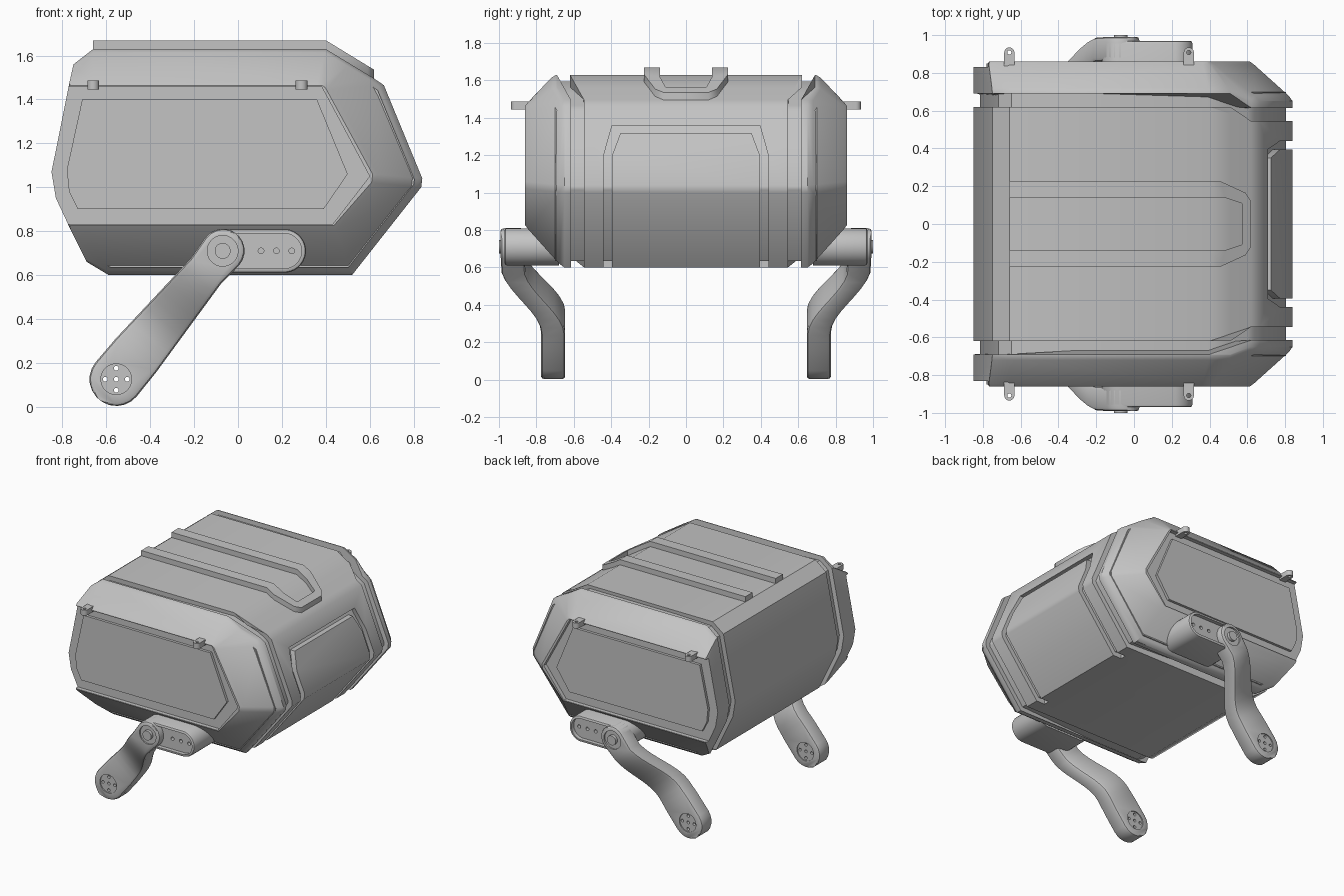
import bpy, bmesh
from math import sin, cos, pi, radians, hypot
from mathutils import Vector

if "Cube" in bpy.data.objects:
    bpy.data.objects.remove(bpy.data.objects["Cube"], do_unlink=True)

grey = bpy.data.materials.new("plain grey")
grey.use_nodes = True
colour = (0.55, 0.55, 0.55, 1)
grey.diffuse_color = colour
grey.node_tree.nodes["Principled BSDF"].inputs["Base Color"].default_value = colour
parts = []


def loft(name, rings):
    """Closed solid through rings of equal point count."""
    n = len(rings[0])
    verts = [p for ring in rings for p in ring]
    faces = [tuple(range(n)), tuple(range(len(verts) - n, len(verts)))]
    for k in range(len(rings) - 1):
        for i in range(n):
            j = (i + 1) % n
            faces.append((k * n + i, k * n + j, (k + 1) * n + j, (k + 1) * n + i))
    mesh = bpy.data.meshes.new(name)
    mesh.from_pydata(verts, [], faces)
    bm = bmesh.new()
    bm.from_mesh(mesh)
    bmesh.ops.recalc_face_normals(bm, faces=bm.faces)
    bm.to_mesh(mesh)
    bm.free()
    mesh.materials.append(grey)
    obj = bpy.data.objects.new(name, mesh)
    bpy.context.collection.objects.link(obj)
    parts.append(obj)
    return obj


def prism(name, poly, lo, hi, axis="y"):
    place = {"x": lambda a, b, t: (t, a, b),
             "y": lambda a, b, t: (a, t, b),
             "z": lambda a, b, t: (a, b, t)}[axis]
    return loft(name, [[place(a, b, t) for a, b in poly] for t in (lo, hi)])


def combine(obj, cutters, operation="DIFFERENCE"):
    """Apply booleans and discard the cutters."""
    for cutter in cutters:
        mod = obj.modifiers.new("cut", "BOOLEAN")
        mod.operation, mod.solver, mod.object = operation, "EXACT", cutter
        bpy.context.view_layer.objects.active = obj
        bpy.ops.object.modifier_apply(modifier=mod.name)
        parts.remove(cutter)
        bpy.data.objects.remove(cutter, do_unlink=True)


def slot(x0, x1, z, r, n=16):
    """Round-ended outline; a circle when x0 equals x1."""
    right = [(x1 + r * sin(pi * (i + .5) / n), z + r * cos(pi * (i + .5) / n)) for i in range(n)]
    left = [(x0 - r * sin(pi * (i + .5) / n), z - r * cos(pi * (i + .5) / n)) for i in range(n)]
    return right + left


def inset(poly, d):
    """Shrink a clockwise outline by d."""
    out = []
    for i, p in enumerate(poly):
        p, a, b = Vector(p), Vector(poly[i - 1]), Vector(poly[(i + 1) % len(poly)])
        u, v = (p - a).normalized(), (b - p).normalized()
        n1, n2 = Vector((u.y, -u.x)), Vector((v.y, -v.x))
        out.append(tuple(p + (n1 + n2) * d / (1 + n1.dot(n2))))
    return out


# Body outline, seen along y, and the smaller outline of the end faces
outline = [(-.66, 1.63), (.40, 1.63), (.51, 1.563), (.62, 1.496), (.665, 1.465),
           (.84, 1.04), (.835, 1.0), (.52, .60), (-.59, .60), (-.69, .66),
           (-.83, .95), (-.85, 1.07), (-.75, 1.56)]
end_outline = [(-.66, 1.47), (.36, 1.47), (.385, 1.47), (.40, 1.46), (.41, 1.445),
               (.62, 1.06), (.615, 1.02), (.44, .82), (-.70, .82), (-.77, .82),
               (-.83, .95), (-.85, 1.07), (-.77, 1.47)]
# Half width of the middle section: narrower round the nose and bottom
half = [.545 if 3 <= i <= 8 else .62 for i in range(len(outline))]

prism("groove_core", inset(outline, .035), -.70, .70)


def middle(name):
    return loft(name, [[(x, s * h, z) for (x, z), h in zip(outline, half)] for s in (-1, 1)])


def hatch(w, top):
    return [(-w, .3), (-w, 1.2), (-w + .045, top), (w - .045, top), (w, 1.2), (w, .3)]


# Middle shell with a grooved hatch on the nose
shell = middle("middle_shell")
combine(shell, [prism("cutter", hatch(.44, 1.36), .45, 1.2, "x")])
panel = middle("nose_hatch")
combine(panel, [prism("cutter", hatch(.395, 1.32), .45, 1.2, "x")], "INTERSECT")

# U-shaped raised rib on the top
outer = [(-.66, .225), (.40, .225), (.46, .225), (.59, .165), (.62, .12)]
inner = [(-.66, .14), (.40, .14), (.48, .14), (.57, .11), (.575, .09)]
outer += [(x, -y) for x, y in reversed(outer)]
inner += [(x, -y) for x, y in reversed(inner)]


def on_top(p, lift):
    return (p[0], p[1], 1.63 - .61 * max(0, p[0] - .40) + lift)


loft("top_rib", [[on_top(o, -.01), on_top(o, .04), on_top(i, .04), on_top(i, -.01)]
                 for o, i in zip(outer, inner)])

opening = [(-1, 1.46), (.38, 1.46), (.60, 1.05), (.43, .83), (-1, .83)]
side_panel = [(-.71, 1.40), (.36, 1.40), (.50, 1.06), (.39, .90), (-.73, .90),
              (-.77, .98), (-.78, 1.08)]

# Arm geometry: hub, foot, direction
hub, foot = Vector((-.07, .71)), Vector((-.555, .125))
length = (foot - hub).length
along = (foot - hub) / length
across = Vector((-along.y, along.x))


def arm_centre(s):
    t = min(1, max(0, (s - .08) / .44))
    return .927 - .217 * t * t * (3 - 2 * t)


def arm_stations():
    angles = [radians(a) for a in (8, 25, 42, 58, 74, 90)]
    rows = [(-.10 * cos(a), .10 * sin(a)) for a in angles]
    rows += [(.12 + .05 * k, .09 + .003 * k) for k in range(11)]
    return rows + [(length + .122 * cos(a), .122 * sin(a)) for a in reversed(angles)]


for side, s in (("front", -1), ("back", 1)):
    # Chamfered end section with softened edges
    def ring(t, y_shift=0):
        pts = []
        for (x, z), (u, v), h in zip(outline, end_outline, half):
            start = h + (.115 if h < .6 else .085)
            y = start + (.86 - start) * t
            pts.append((x + (u - x) * t, s * (y + y_shift), z + (v - z) * t))
        return pts

    base = [(x, s * (h + .07), z) for (x, z), h in zip(outline, half)]
    rim = [(x, s * .86, z) for x, z in inset(end_outline, .006)]
    cap = loft(side + "_end_section", [base, ring(0, -.01), ring(.1), ring(.92, -.002), rim])
    combine(cap, [prism("cutter", opening, s * .83, s * .95)])
    prism(side + "_side_panel", side_panel, s * .80, s * .85)

    # Lifting eyes
    for k, x in enumerate((-.66, .29)):
        tab = [(x - .027, s * .82)]
        tab += [(x - .027 * cos(pi * i / 10), s * (.908 + .027 * sin(pi * i / 10))) for i in range(11)]
        tab.append((x + .027, s * .82))
        eye = prism(f"{side}_lifting_eye_{k + 1}", tab, 1.446, 1.487, "z")
        combine(eye, [prism("cutter", slot(x, x, s * .908, .011, 8), 1.4, 1.55, "z")])

    # Leg mount with a recessed face and three holes
    mount = loft(side + "_leg_mount", [[(x, s * y, z) for x, z in slot(-.07, .21, .71, r)]
                                       for y, r in ((.68, .10), (.955, .10), (.966, .096), (.97, .088))])
    cuts = [prism("cutter", slot(-.07, .21, .71, .08), s * .94, s * 1.1)]
    cuts += [prism("cutter", slot(x, x, .71, .013, 8), s * .89, s * 1.1) for x in (.105, .175, .245)]
    combine(mount, cuts)

    # Curved arm with a rounded-corner section
    rings = []
    for d, w in arm_stations():
        c = min(.02, w * .5)
        t, y = .064, arm_centre(d)
        section = [(w, t - c), (w - c * .3, t - c * .3), (w - c, t), (c - w, t), (c * .3 - w, t - c * .3),
                   (-w, t - c), (-w, c - t), (c * .3 - w, c * .3 - t), (c - w, -t), (w - c, -t),
                   (w - c * .3, c * .3 - t), (w, c - t)]
        rings.append([(*(hub + along * d + across * a).to_tuple(), y + b) for a, b in section])
    arm = loft(side + "_leg_arm", [[(x, s * y, z) for x, z, y in r] for r in rings])
    hx, hz = hub
    fx, fz = foot
    cuts = [prism("cutter", slot(hx, hx, hz, .07), s * .978, s * 1.1)]
    # Foot recess on both faces and five through holes
    cuts += [prism("cutter", slot(fx, fx, fz, .07), s * .766, s * .9),
             prism("cutter", slot(fx, fx, fz, .07), s * .5, s * .654)]
    for dx, dz in ((0, 0), (.05, 0), (-.05, 0), (0, .05), (0, -.05)):
        cuts.append(prism("cutter", slot(fx + dx, fx + dx, fz + dz, .011, 6), s * .5, s * .9))
    combine(arm, cuts)
    prism(side + "_hub_pin", slot(hx, hx, hz, .036), s * .95, s * 1.0)

# Smooth shading with sharp edges kept
bpy.ops.object.select_all(action="DESELECT")
for obj in parts:
    obj.select_set(True)
bpy.context.view_layer.objects.active = parts[0]
bpy.ops.object.shade_smooth_by_angle(angle=radians(35))
